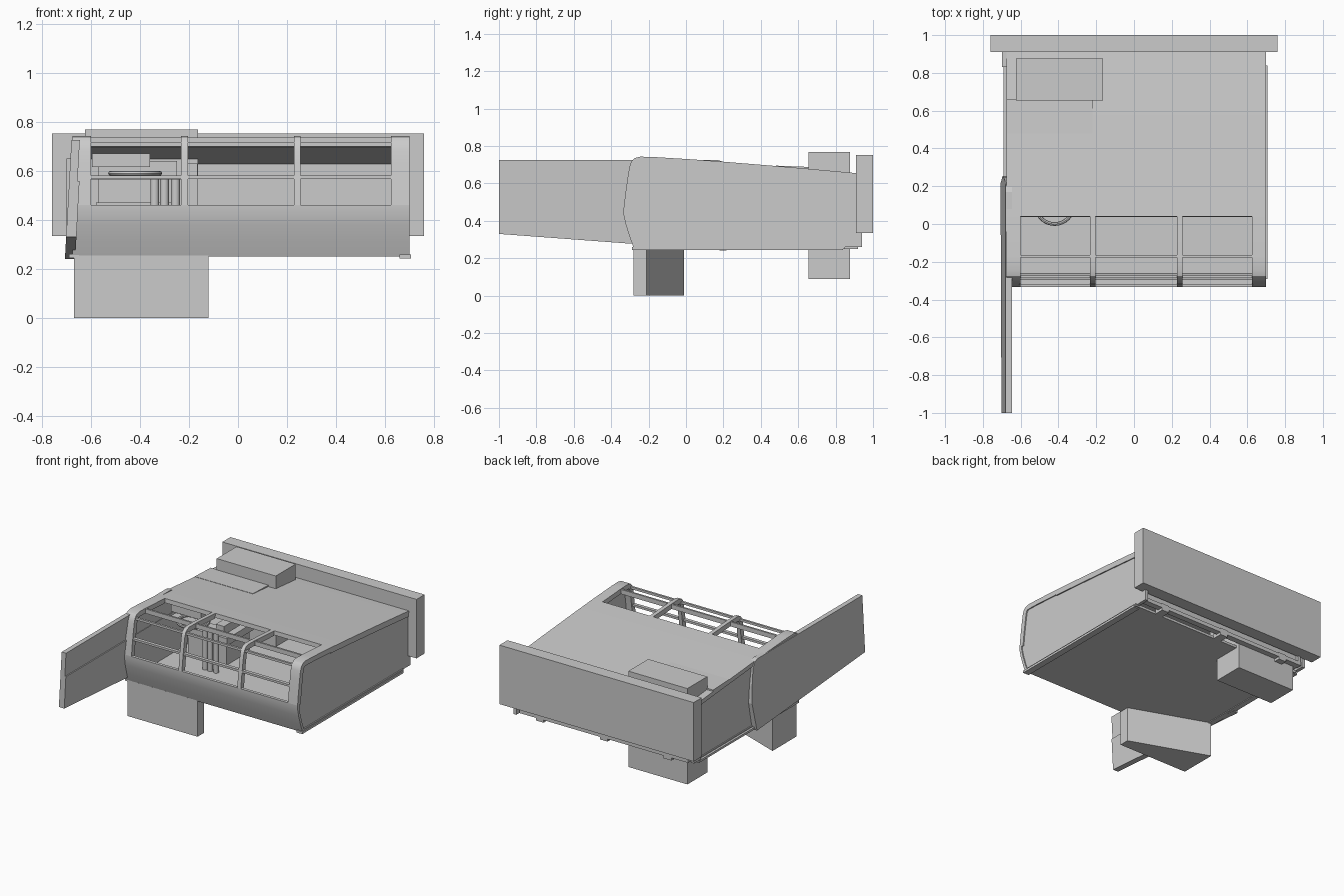
import bpy, bmesh, math
from mathutils import Vector

if "Cube" in bpy.data.objects:
    bpy.data.objects.remove(bpy.data.objects["Cube"])


def make(name, verts, faces, smooth=False):
    me = bpy.data.meshes.new(name)
    me.from_pydata(verts, [], faces)
    bm = bmesh.new()
    bm.from_mesh(me)
    bmesh.ops.recalc_face_normals(bm, faces=bm.faces)
    bm.to_mesh(me)
    bm.free()
    ob = bpy.data.objects.new(name, me)
    bpy.context.collection.objects.link(ob)
    if smooth:
        bpy.ops.object.select_all(action='DESELECT')
        bpy.context.view_layer.objects.active = ob
        ob.select_set(True)
        bpy.ops.object.shade_smooth_by_angle(angle=math.radians(30))
    return ob


def prism(name, lower, upper, smooth=False):
    """Join two matching outlines into a closed solid."""
    n = len(lower)
    faces = [tuple(range(n)), tuple(range(n, 2 * n))]
    faces += [(i, (i + 1) % n, (i + 1) % n + n, i + n) for i in range(n)]
    return make(name, list(lower) + list(upper), faces, smooth)


def box(name, x0, x1, y0, y1, z0, z1):
    base = [(x0, y0), (x1, y0), (x1, y1), (x0, y1)]
    return prism(name, [(x, y, z0) for x, y in base], [(x, y, z1) for x, y in base])


def slab(name, x0, x1, outline, smooth=False):
    return prism(name, [(x0, y, z) for y, z in outline],
                 [(x1, y, z) for y, z in outline], smooth)


def strip(name, x0, x1, line, t):
    """Plate of thickness t following a side-view line."""
    pts = [Vector(p) for p in line]
    inner = []
    for i, p in enumerate(pts):
        d = (pts[min(i + 1, len(pts) - 1)] - pts[max(i - 1, 0)]).normalized()
        inner.append(p - Vector((-d.y, d.x)) * t)
    n = len(pts)
    ring = [[(x, q.x, q.y) for q in side] for x in (x0, x1) for side in (pts, inner)]
    verts = sum(ring, [])
    faces = [(0, n, 3 * n, 2 * n), (n - 1, 2 * n - 1, 4 * n - 1, 3 * n - 1)]
    for i in range(n - 1):
        j = i + 1
        faces += [(i, j, 2 * n + j, 2 * n + i), (n + i, n + j, 3 * n + j, 3 * n + i),
                  (i, j, n + j, n + i), (2 * n + i, 2 * n + j, 3 * n + j, 3 * n + i)]
    return make(name, verts, faces, True)


def cylinder(name, x, y, z0, z1, r):
    ring = [(x + r * math.cos(a * math.pi / 12), y + r * math.sin(a * math.pi / 12)) for a in range(24)]
    return prism(name, [(u, v, z0) for u, v in ring], [(u, v, z1) for u, v in ring], True)


# Side-view line of the cab: nose, window band, roof
nose = [(-0.278, 0.25), (-0.300, 0.31), (-0.322, 0.38), (-0.333, 0.43), (-0.334, 0.46)]
band = [(-0.334, 0.46), (-0.325, 0.54), (-0.312, 0.63), (-0.302, 0.69), (-0.292, 0.717),
        (-0.275, 0.735), (-0.245, 0.743), (-0.17, 0.741), (0.04, 0.728)]
roof = [(0.04, 0.728), (0.25, 0.712), (0.60, 0.683), (0.91, 0.655)]

# Shell
strip("nose_panel", -0.675, 0.70, nose, 0.02)
strip("roof_panel", -0.675, 0.70, roof, 0.03)
for name, x0, x1 in (("left_pillar", -0.675, -0.60), ("right_pillar", 0.625, 0.70),
                     ("left_window_bar", -0.232, -0.205), ("right_window_bar", 0.228, 0.256)):
    strip(name, x0, x1, band, 0.035)
box("roof_crossbar", -0.61, 0.63, -0.178, -0.165, 0.705, 0.737)
box("front_crossbar", -0.61, 0.63, -0.319, -0.295, 0.567, 0.582)
box("brow_crossbar", -0.61, 0.63, -0.287, -0.272, 0.700, 0.716)
box("floor", -0.675, 0.70, -0.275, 0.85, 0.25, 0.268)
box("rear_wall", -0.66, 0.69, 0.875, 0.895, 0.27, 0.645)

# Side walls, slightly inset from the rim
side = nose + band[1:] + roof[1:]
inset = [(y + 0.008 if y < -0.2 else y, z - 0.006 if z > 0.6 else z) for y, z in side]
slab("right_wall", 0.67, 0.692, inset + [(0.94, 0.64), (0.94, 0.26)])
slab("left_wall", -0.668, -0.65, inset[:-1] + [(0.82, 0.66), (0.82, 0.255)])
box("left_rear_jamb", -0.655, -0.635, 0.82, 0.92, 0.27, 0.645)
box("left_hinge_post", -0.70, -0.675, 0.83, 0.91, 0.27, 0.65)
strip("right_roof_rim", 0.685, 0.70, roof, 0.04)
box("right_sill", 0.66, 0.706, -0.29, 0.84, 0.243, 0.259)
box("left_sill", -0.69, -0.65, -0.28, 0.84, 0.245, 0.26)
box("rear_sill", -0.66, 0.66, 0.88, 0.92, 0.268, 0.295)
for i, x in enumerate((-0.5, 0.0, 0.5)):
    box("rear_bracket_%d" % i, x - 0.03, x + 0.03, 0.85, 0.92, 0.25, 0.30)

# Rear panel and equipment box
box("rear_panel", -0.76, 0.76, 0.91, 1.0, 0.335, 0.752)
box("equipment_box", -0.625, -0.163, 0.655, 0.877, 0.09, 0.768)
slab("roof_hatch", -0.675, -0.22, [(0.48, 0.68), (0.66, 0.66), (0.66, 0.688), (0.48, 0.695)])

# Step wedge below the cab
plan = [(-0.67, -0.28), (-0.12, -0.28), (-0.12, -0.21), (-0.67, -0.01)]
prism("step_wedge", [(x, y, 0) for x, y in plan], [(x, y, 0.255) for x, y in plan])

# Opened side door swung forward, folded at mid height
lower_door = [(-1.0, 0.33, 0), (0.215, 0.24, 0), (0.255, 0.44, 0), (0.245, 0.558, 0), (-1.0, 0.558, 0)]
upper_door = [(-1.0, 0.558, 0), (0.245, 0.558, 0), (0.225, 0.68, 0), (0.20, 0.715, 0),
              (0.17, 0.725, 0), (-1.0, 0.725, 0)]


def door(name, outline, thick):
    def lean(z):
        return -0.706 + (z - 0.25) * 0.055
    prism(name, [(lean(z), y, z) for y, z, _ in outline],
          [(lean(z) + thick, y, z) for y, z, _ in outline])


door("door_lower", lower_door, 0.042)
door("door_upper", upper_door, 0.034)

# Cab interior
box("seat_base", -0.56, -0.26, 0.24, 0.50, 0.268, 0.42)
box("seat_cushion", -0.58, -0.24, 0.22, 0.52, 0.42, 0.47)
box("seat_back", -0.57, -0.25, 0.48, 0.54, 0.46, 0.64)
box("dash_shelf", -0.60, -0.22, 0.08, 0.16, 0.565, 0.58)
box("overhead_unit", -0.595, -0.36, 0.10, 0.22, 0.615, 0.67)
box("side_console", -0.23, -0.165, 0.08, 0.30, 0.57, 0.63)
for i, x in enumerate((-0.34, -0.30, -0.255)):
    cylinder("control_column_%d" % i, x, 0.12, 0.268, 0.57, 0.018)
bpy.ops.mesh.primitive_torus_add(location=(-0.42, 0.10, 0.59), major_radius=0.10, minor_radius=0.01,
                                 major_segments=32, minor_segments=8)
bpy.context.object.name = "steering_wheel"
bpy.ops.object.shade_smooth_by_angle()
